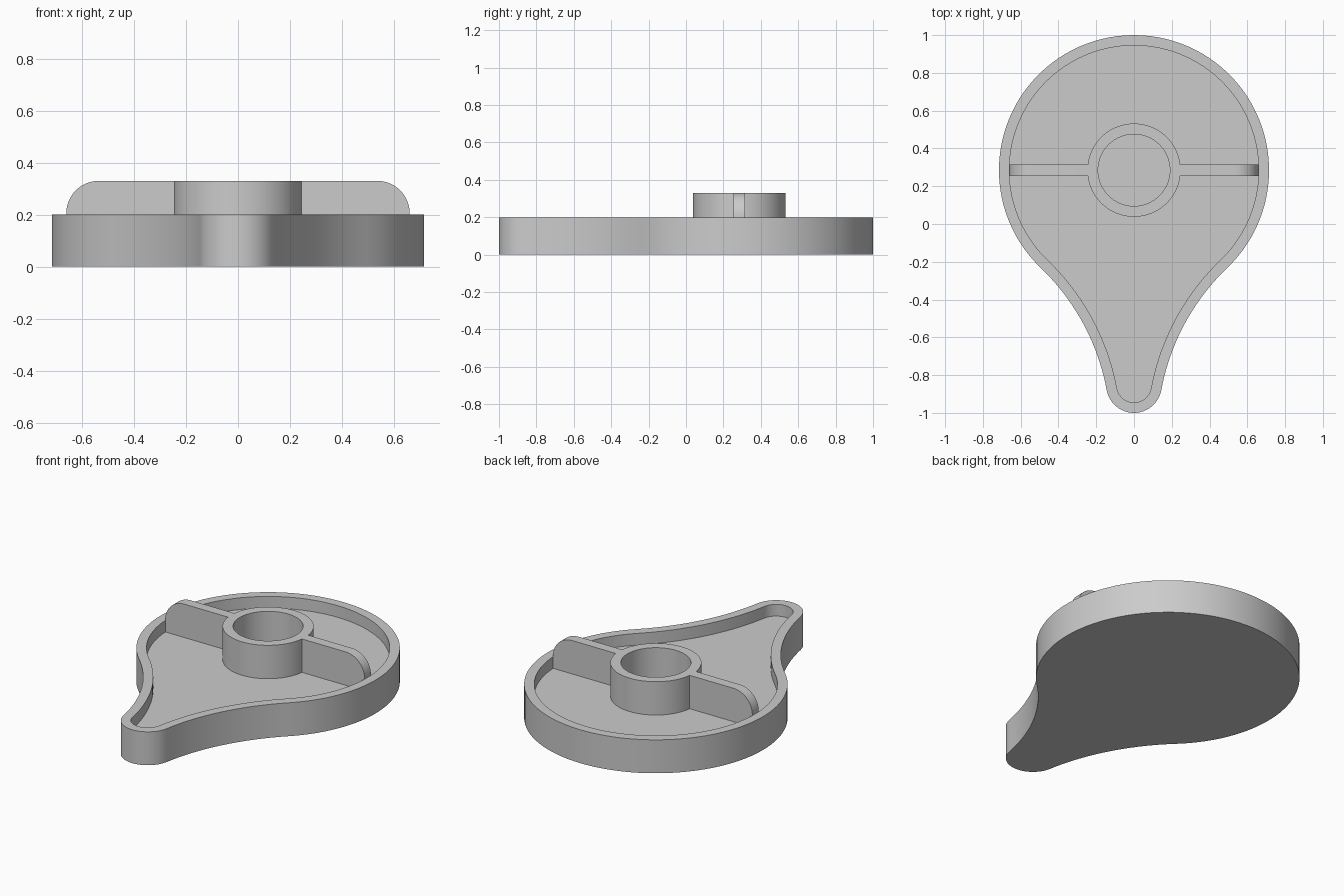
import bpy, bmesh
from math import sin, cos, pi, atan2, sqrt
from mathutils import Vector

if "Cube" in bpy.data.objects:
    bpy.data.objects.remove(bpy.data.objects["Cube"])

CENTRE = Vector((0, 0.285))      # centre of the round end
TIP = Vector((0, -0.853))        # centre of the narrow end
BIG, SMALL, FILLET = 0.715, 0.147, 1.2
RIM, FLOOR, TOP, HUB_TOP = 0.055, 0.13, 0.2, 0.33

grey = bpy.data.materials.new("plain grey")
grey.use_nodes = True
colour = (0.6, 0.6, 0.6, 1)
grey.diffuse_color = colour
grey.node_tree.nodes["Principled BSDF"].inputs["Base Color"].default_value = colour


def make_object(name, bm):
    bmesh.ops.recalc_face_normals(bm, faces=bm.faces)
    mesh = bpy.data.meshes.new(name)
    bm.to_mesh(mesh)
    bm.free()
    mesh.materials.append(grey)
    obj = bpy.data.objects.new(name, mesh)
    bpy.context.collection.objects.link(obj)
    return obj


def arc(c, r, a, b, n):
    return [c + r * Vector((cos(a + (b - a) * i / n), sin(a + (b - a) * i / n)))
            for i in range(n + 1)]


def teardrop(inset):
    """Round end and narrow end joined by concave tangent arcs."""
    a, b, d = BIG + FILLET, SMALL + FILLET, (CENTRE - TIP).length
    t = (a * a - b * b + d * d) / (2 * d)
    side = Vector((sqrt(a * a - t * t), CENTRE.y - t))
    to_big, to_tip = CENTRE - side, TIP - side
    ang_big = atan2(to_big.y, to_big.x)
    ang_tip = atan2(to_tip.y, to_tip.x) % (2 * pi)
    half = arc(TIP, SMALL - inset, -pi / 2, ang_tip - pi, 12)
    half += arc(side, FILLET + inset, ang_tip, ang_big, 20)[1:]
    half += arc(CENTRE, BIG - inset, ang_big - pi, pi / 2, 40)[1:]
    return half + [Vector((-p.x, p.y)) for p in half[-2:0:-1]]


def prism(name, points, depth):
    """Extrude a closed loop of 3D points along a vector."""
    bm = bmesh.new()
    face = bm.faces.new([bm.verts.new(p) for p in points])
    new = bmesh.ops.extrude_face_region(bm, geom=[face], use_keep_orig=True)["geom"]
    bmesh.ops.translate(bm, vec=depth,
                        verts=[v for v in new if isinstance(v, bmesh.types.BMVert)])
    return make_object(name, bm)


def disc(name, r, z0, z1):
    pts = [(p.x, p.y, z0) for p in arc(CENTRE, r, 0, 2 * pi, 72)[:-1]]
    return prism(name, pts, (0, 0, z1 - z0))


def combine(target, other, operation):
    mod = target.modifiers.new(operation, "BOOLEAN")
    mod.operation, mod.object, mod.solver = operation, other, "EXACT"
    bpy.context.view_layer.objects.active = target
    bpy.ops.object.modifier_apply(modifier=mod.name)
    bpy.data.objects.remove(other)


# Teardrop tray: outer wall, rim, inner wall, floor and underside
bm = bmesh.new()
outer, inner = teardrop(0), teardrop(RIM)
loops = [[bm.verts.new((p.x, p.y, z)) for p in outline]
         for outline, z in ((outer, 0), (outer, TOP), (inner, TOP), (inner, FLOOR))]
n = len(outer)
for low, high in zip(loops, loops[1:]):
    for i in range(n):
        j = (i + 1) % n
        bm.faces.new((low[i], low[j], high[j], high[i]))
bm.faces.new(loops[0][::-1])
bm.faces.new(loops[-1])
tray = make_object("teardrop_tray", bm)

# Hub with a rib on each side, rounded at the outer top corners
base, reach, r = FLOOR - 0.01, BIG - RIM, 0.125
right = arc(Vector((reach - r, HUB_TOP - r)), r, 0, pi / 2, 16)
section = [Vector((reach, base))] + right
section += [Vector((-p.x, p.y)) for p in section[::-1]]
rib = prism("cross_rib", [(p.x, CENTRE.y - 0.03, p.y) for p in section], (0, 0.06, 0))
hub = disc("hub_and_ribs", 0.247, base, HUB_TOP)
combine(hub, rib, "UNION")
combine(hub, disc("hub_bore", 0.19, base - 0.1, HUB_TOP + 0.1), "DIFFERENCE")

# Smooth curved walls, keep sharp edges
for obj in (tray, hub):
    bpy.ops.object.select_all(action="DESELECT")
    obj.select_set(True)
    bpy.context.view_layer.objects.active = obj
    bpy.ops.object.shade_smooth_by_angle(angle=pi / 6)
